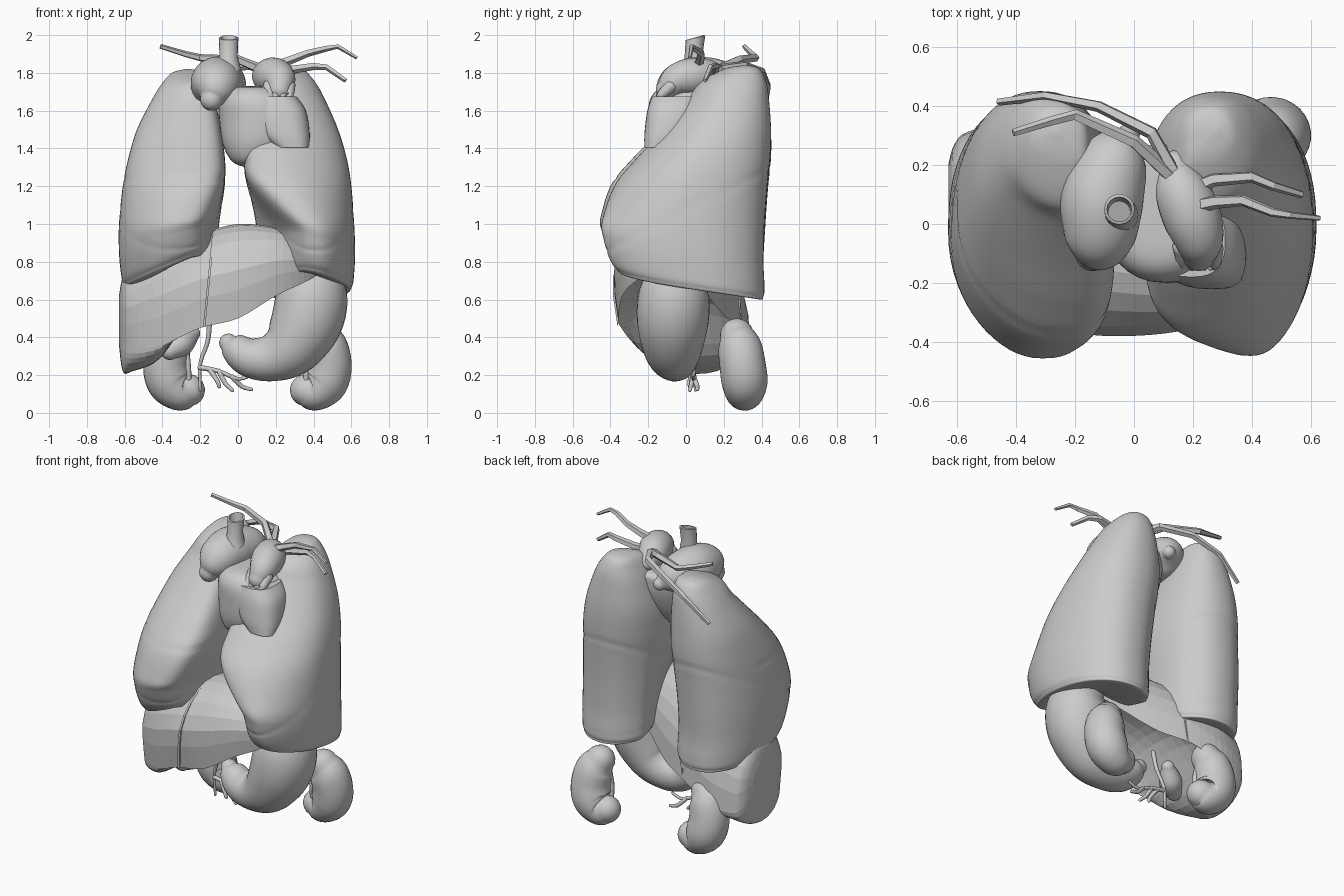
import bpy, bmesh
from math import sin, cos, pi, exp
from mathutils import Vector

cube = bpy.data.objects.get("Cube")
if cube:
    bpy.data.objects.remove(cube)

grey = bpy.data.materials.new("plain grey")
grey.use_nodes = True
grey.diffuse_color = (0.6, 0.6, 0.6, 1)
grey.node_tree.nodes["Principled BSDF"].inputs["Base Color"].default_value = (0.6, 0.6, 0.6, 1)


def loft(name, rings, smooth=True):
    """Skin a list of equal rings and cap both ends."""
    bm = bmesh.new()
    loops = [[bm.verts.new(p) for p in ring] for ring in rings]
    n = len(loops[0])
    for a, b in zip(loops, loops[1:]):
        for i in range(n):
            j = (i + 1) % n
            bm.faces.new((a[i], a[j], b[j], b[i]))
    bm.faces.new(loops[0])
    bm.faces.new(loops[-1])
    bmesh.ops.recalc_face_normals(bm, faces=bm.faces)
    mesh = bpy.data.meshes.new(name)
    bm.to_mesh(mesh)
    bm.free()
    mesh.materials.append(grey)
    ob = bpy.data.objects.new(name, mesh)
    bpy.context.collection.objects.link(ob)
    if smooth:
        bpy.context.view_layer.objects.active = ob
        ob.select_set(True)
        bpy.ops.object.shade_smooth_by_angle(angle=0.8)
        ob.select_set(False)
    return ob


def spline(rows, steps):
    """Catmull-Rom through rows of numbers."""
    pts = [rows[0], *rows, rows[-1]]
    out = []
    for a, b, c, d in zip(pts, pts[1:], pts[2:], pts[3:]):
        for k in range(steps):
            t = k / steps
            out.append([q + t / 2 * (r - p + t * (2 * p - 5 * q + 4 * r - s + t * (3 * (q - r) + s - p)))
                        for p, q, r, s in zip(a, b, c, d)])
    return out + [list(rows[-1])]


def tube(name, rows, steps=6, n=20, rounded=True, smooth=True):
    """Tube through rows of x, y, z, radius."""
    rows = spline(rows, steps) if steps > 1 else rows
    pts = [Vector(r[:3]) for r in rows]
    rad = [r[3] for r in rows]
    last = len(pts) - 1
    tan = [(pts[min(i + 1, last)] - pts[max(i - 1, 0)]).normalized() for i in range(last + 1)]
    side = tan[0].orthogonal().normalized()
    rings = []

    def ring(c, t, r):
        up = t.cross(side)
        return [c + r * (cos(2 * pi * i / n) * side + sin(2 * pi * i / n) * up) for i in range(n)]

    caps = [pi / 2 * k / 5 for k in (4.7, 4, 3, 2, 1)] if rounded else []
    for i, (p, t, r) in enumerate(zip(pts, tan, rad)):
        side = (side - t * side.dot(t)).normalized()
        if i == 0:
            rings += [ring(p - t * r * sin(a), t, r * cos(a)) for a in caps]
        rings.append(ring(p, t, r))
        if i == last:
            rings += [ring(p + t * r * sin(a), t, r * cos(a)) for a in reversed(caps)]
    return loft(name, rings, smooth)


def outline(x0, x1, y0, y1, n=48, power=0.9, corner=0.9):
    """Rounded plan outline as (x, y, u, v), u and v from -1 to 1; corner is the power at low x, low y."""
    out = []
    for i in range(n):
        c, s = cos(2 * pi * i / n), sin(2 * pi * i / n)
        e = corner if c < 0 and s < 0 else power
        u = abs(c) ** e * (1 if c > 0 else -1)
        v = abs(s) ** e * (1 if s > 0 else -1)
        out.append(((x0 + x1) / 2 + u * (x1 - x0) / 2, (y0 + y1) / 2 + v * (y1 - y0) / 2, u, v))
    return out


def clamp(t):
    return max(0, min(1, t))


# Lungs: rows of height, inner x, outer x, front y, back y
def lung(name, side, rows, notch, lift):
    rings = []
    for z, xi, xo, yf, yb in spline(rows, 8):
        low = clamp((1.1 - z) / 0.4)
        low *= low * (3 - 2 * low)
        cut = clamp((1.3 - z) / 0.4)
        cut *= cut * (3 - 2 * cut)
        cx, cy = (xi + xo) / 2, (yf + yb) / 2
        ring = []
        for x, y, u, v in outline(xi, xo, yf, yb, n=64, corner=0.78):
            front = clamp(0.4 - 0.6 * v)
            # the front edge leans inward, then pulls back above the base
            x -= 0.35 * (xo - xi) / 2 * max(0, -v) * (1 - u * u) ** 0.5
            x = xo - (xo - x) * (1 - notch * cut * front)
            zz = z + low * (lift * front * (0.5 - 0.5 * u) - 0.15 * y)
            # fissure grooves
            gap = abs(zz - 1.07 - 0.5 * y)
            if side < 0 and v < 0.2:
                gap = min(gap, abs(zz - 1.24))
            k = 1 - 0.012 * exp(-(gap / 0.012) ** 2)
            ring.append((side * (cx + (x - cx) * k), cy + (y - cy) * k, zz))
        rings.append(ring)
    loft(name, rings)


lung("left_lung", 1, [
    (1.84, .26, .29, .3, .33), (1.82, .18, .345, .2, .39), (1.75, .13, .41, .07, .425), (1.65, .09, .465, 0, .44),
    (1.5, .05, .53, -.12, .45), (1.35, .035, .575, -.26, .445), (1.2, .035, .6, -.38, .43),
    (1.0, .045, .615, -.445, .415), (.85, .06, .62, -.435, .41), (.74, .07, .615, -.41, .415),
    (.68, .08, .605, -.37, .41), (.66, .13, .57, -.3, .37), (.71, .37, .4, .05, .08)], .45, .06)
lung("right_lung", -1, [
    (1.82, .25, .28, .3, .33), (1.8, .17, .35, .2, .39), (1.74, .14, .405, .07, .425), (1.65, .12, .46, .01, .44),
    (1.5, .09, .535, -.13, .45), (1.35, .07, .58, -.28, .45), (1.2, .065, .61, -.4, .435),
    (1.0, .075, .63, -.455, .42), (.85, .08, .63, -.44, .41), (.74, .08, .62, -.41, .415),
    (.68, .09, .605, -.37, .41), (.66, .13, .57, -.3, .37), (.71, .37, .4, .05, .08)], .16, .17)


# Liver: rows of x, front y, back y, rim height, underside height, top height
def liver_ring(row, grow=1.0, slant=0.0):
    x, yf, yb, rim, under, top = row
    mid, half = (yf + yb) / 2, (yb - yf) / 2
    ring = []
    for i in range(28):
        a = 2 * pi * i / 28
        s = sin(a)
        z = rim + ((top - rim) * s ** 0.8 if s > 0 else (rim - under) * s)
        z = 0.7 + (z - 0.7) * grow
        # the front leans in towards its lower rim
        reach = grow * (1.06 - 0.2 * clamp(1 - 2 * s) * clamp(cos(a)))
        ring.append((x + slant * (z - 0.75), mid - cos(a) * half * reach, z))
    return ring


liver = spline([
    (-.63, .0, .2, .45, .36, .62), (-.61, -.12, .26, .38, .22, .72), (-.56, -.2, .3, .34, .22, .78),
    (-.4, -.31, .32, .36, .3, .88), (-.2, -.39, .28, .45, .6, .95), (0, -.4, .2, .5, .72, 1.0),
    (.2, -.37, .1, .62, .78, .98), (.35, -.3, .05, .69, .78, .92), (.45, -.2, 0, .75, .78, .82)], 4)
loft("liver", [liver_ring(r) for r in liver], smooth=False)
band = min(liver, key=lambda r: abs(r[0] + .16))
loft("liver_ligament", [liver_ring([band[0] + d] + band[1:], 1.035, .1) for d in (-.006, .006)], smooth=False)

# Stomach and gallbladder
tube("stomach", [(-.05, -.02, .37, .05), (-.02, -.03, .345, .08), (.06, -.05, .295, .105), (.17, -.06, .29, .125),
                 (.28, -.07, .35, .16), (.365, -.07, .49, .19), (.39, -.06, .64, .185), (.36, -.03, .76, .13)], n=32)
tube("gallbladder", [(-.24, .03, .42, .04), (-.3, -.02, .37, .07), (-.36, -.06, .33, .05)])

# Kidneys with gland caps and short vessels
for label, s, dx in (("left", 1, 0), ("right", -1, .1)):
    def put(rows):
        return [(s * x + dx, y, z, r) for x, y, z, r in rows]
    tube(label + "_kidney", put([(.435, .27, .41, .09), (.465, .285, .35, .115), (.48, .3, .25, .122),
                                 (.46, .31, .165, .122), (.405, .31, .115, .105), (.36, .31, .12, .085)]), n=28)
    tube(label + "_gland", put([(.46, .275, .455, .11), (.46, .275, .46, .13), (.46, .275, .5, .122),
                                (.455, .28, .57, .095), (.45, .29, .64, .07)]), steps=3, rounded=False)
    for x in (.37, .4):
        tube(label + "_kidney_vessel", put([(x + .02, .27, .38, .02), (x, .25, .28, .018), (x - .01, .26, .17, .015)]), n=8)

# Heart body and its front lobe: rows of height, x range, y range
for name, rows, power in (
        ("heart", [(1.3, .04, .07, -.04, -.01), (1.33, -.03, .16, -.14, .08), (1.42, -.08, .28, -.19, .18),
                   (1.55, -.1, .33, -.2, .25), (1.66, -.1, .29, -.19, .27), (1.72, -.05, .22, -.13, .25),
                   (1.73, .05, .12, 0, .08)], .9),
        ("heart_lobe", [(1.405, .2, .375, -.22, -.05), (1.48, .12, .38, -.22, .02), (1.6, .08, .36, -.205, .06),
                        (1.675, .08, .31, -.18, .07)], .75)):
    loft(name, [[(x, y, z) for x, y, u, v in outline(*r, n=32, power=power, corner=power)]
                for z, *r in spline(rows, 5)])

# Upper heart chambers, arch and open vein
tube("right_atrium", [(-.02, .3, 1.7, .04), (-.06, .23, 1.73, .11), (-.105, .1, 1.745, .14), (-.115, -.01, 1.735, .13),
                      (-.125, -.07, 1.7, .105), (-.14, -.1, 1.66, .06)], n=28)
tube("heart_arch", [(.14, .2, 1.76, .05), (.16, .12, 1.78, .09), (.195, .03, 1.78, .1),
                    (.22, -.05, 1.76, .085), (.22, -.1, 1.71, .06)])
for k in range(4):
    x = .165 + .035 * k
    tube("arch_finger", [(x, -.08, 1.73, .035), (x, -.135, 1.68, .024), (x - .01, -.15, 1.645 + .01 * k, .008)], n=8)
loft("great_vein", [[(-.05 + r * cos(pi * i / 8), .05 + r * sin(pi * i / 8) - lean, z + .012 * sin(pi * i / 8))
                     for i in range(16)]
                    for z, r, lean in ((1.82, .065, .02), (1.89, .048, .01), (1.985, .052, 0),
                                       (1.988, .042, 0), (1.9, .038, .01))])

# Branching arteries, angular and tapered
for rows in (
        [(.13, .18, 1.82), (.06, .31, 1.84), (-.12, .4, 1.81), (-.3, .435, 1.73), (-.46, .415, 1.6)],
        [(.12, .17, 1.82), (.0, .28, 1.87), (-.2, .37, 1.88), (-.28, .35, 1.9), (-.41, .31, 1.94)],
        [(.2, .06, 1.84), (.28, .075, 1.87), (.37, .08, 1.905), (.47, .04, 1.93), (.53, .03, 1.94), (.63, .02, 1.88)],
        [(.2, .12, 1.8), (.27, .15, 1.815), (.4, .16, 1.835), (.47, .13, 1.83), (.57, .1, 1.76)]):
    tube("artery_branch", [(*p, .027 - .0035 * i) for i, p in enumerate(rows)], steps=1, n=5, rounded=False, smooth=False)

# Abdominal vessel tree
for rows in (
        [(-.15, 0, .5), (-.16, .02, .38), (-.2, .04, .26), (-.2, .05, .12)],
        [(-.2, .04, .24), (-.1, .04, .22), (0, .04, .18), (.07, .04, .2)],
        [(-.1, .04, .22), (-.07, .03, .16), (-.03, .02, .12)],
        [(-.03, .04, .19), (.02, .06, .14), (.07, .06, .125)],
        [(-.15, .04, .23), (-.11, .02, .17), (-.1, .02, .14)]):
    tube("vessel_twig", [(*p, .014 - .002 * i) for i, p in enumerate(rows)], steps=3, n=8)
